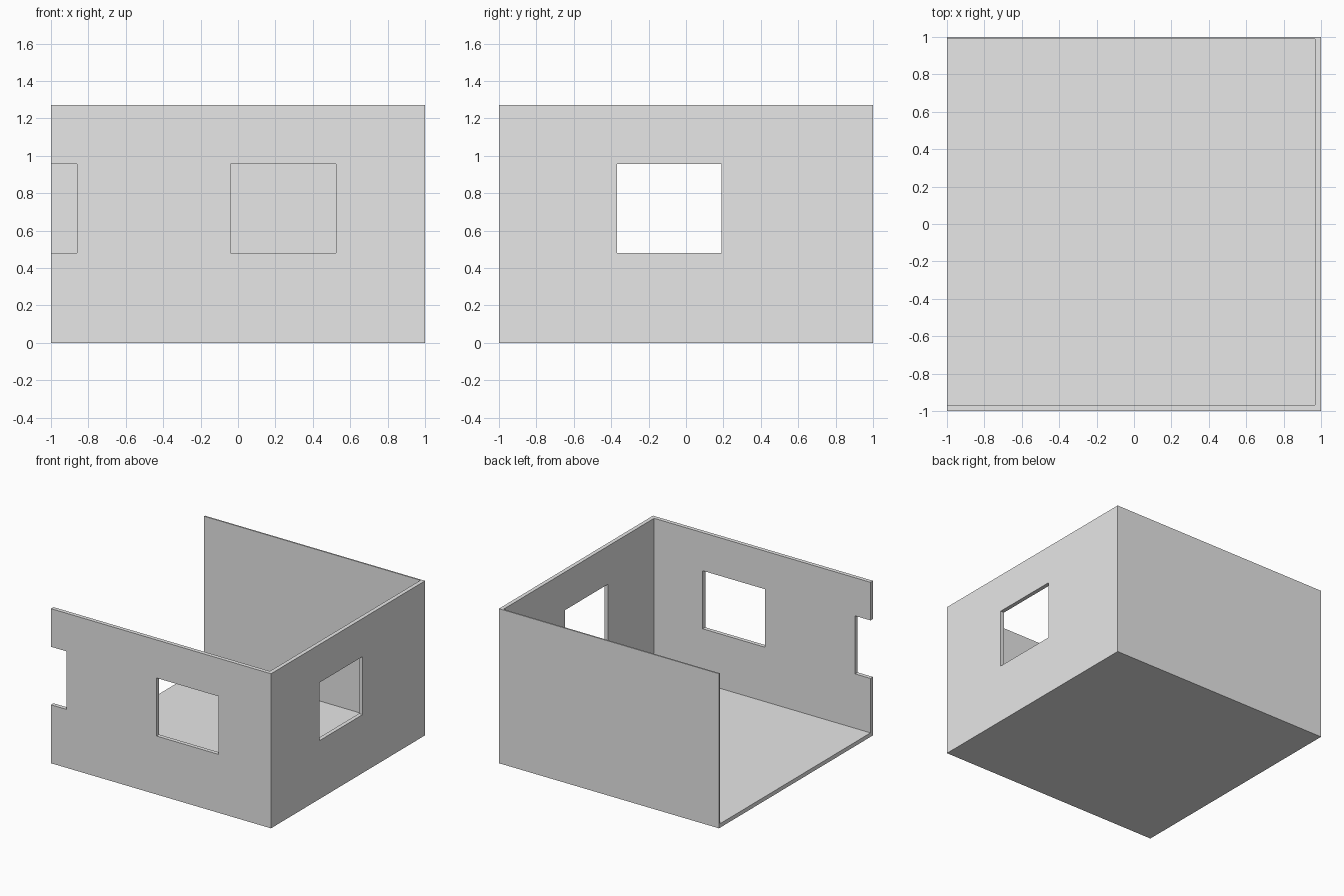
import bpy
import bmesh
from mathutils import Vector

cube = bpy.data.objects.get("Cube")
if cube:
    bpy.data.objects.remove(cube, do_unlink=True)

HEIGHT = 1.27
WALL = 0.033        # front and right walls, floor
BACK_WALL = 0.012
SILL, LINTEL = 0.48, 0.957
OVER = 0.2          # how far cutters reach past the surfaces

grey = bpy.data.materials.new("light grey")
grey.use_nodes = True
grey.diffuse_color = (0.8, 0.8, 0.8, 1)
grey.node_tree.nodes["Principled BSDF"].inputs["Base Color"].default_value = (0.8, 0.8, 0.8, 1)


def box(name, low, high):
    """Box between two opposite corners."""
    low, high = Vector(low), Vector(high)
    bm = bmesh.new()
    bmesh.ops.create_cube(bm, size=1)
    bmesh.ops.scale(bm, vec=high - low, verts=bm.verts)
    bmesh.ops.translate(bm, vec=(low + high) / 2, verts=bm.verts)
    mesh = bpy.data.meshes.new(name)
    bm.to_mesh(mesh)
    bm.free()
    mesh.materials.append(grey)
    obj = bpy.data.objects.new(name, mesh)
    bpy.context.collection.objects.link(obj)
    return obj


def cut(target, name, low, high):
    """Subtract a hidden box from the target."""
    cutter = box(name, low, high)
    cutter.hide_render = True
    cutter.hide_viewport = True
    cutter.display_type = 'WIRE'
    mod = target.modifiers.new(name, 'BOOLEAN')
    mod.operation = 'DIFFERENCE'
    mod.solver = 'EXACT'
    mod.object = cutter


# Floor with three walls, open at the top and at -x
room = box("room_shell", (-1, -1, 0), (1, 1, HEIGHT))
cut(room, "room_cavity", (-1 - OVER, -1 + WALL, WALL),
    (1 - WALL, 1 - BACK_WALL, HEIGHT + OVER))

# Front window and the half window at the open end
for name, x0, x1 in (("front_window", -0.04, 0.525),
                     ("front_end_notch", -1 - OVER, -0.86)):
    cut(room, name, (x0, -1 - OVER, SILL), (x1, -1 + OVER, LINTEL))

# Window in the +x wall
cut(room, "side_window", (1 - OVER, -0.37, SILL), (1 + OVER, 0.19, LINTEL))
